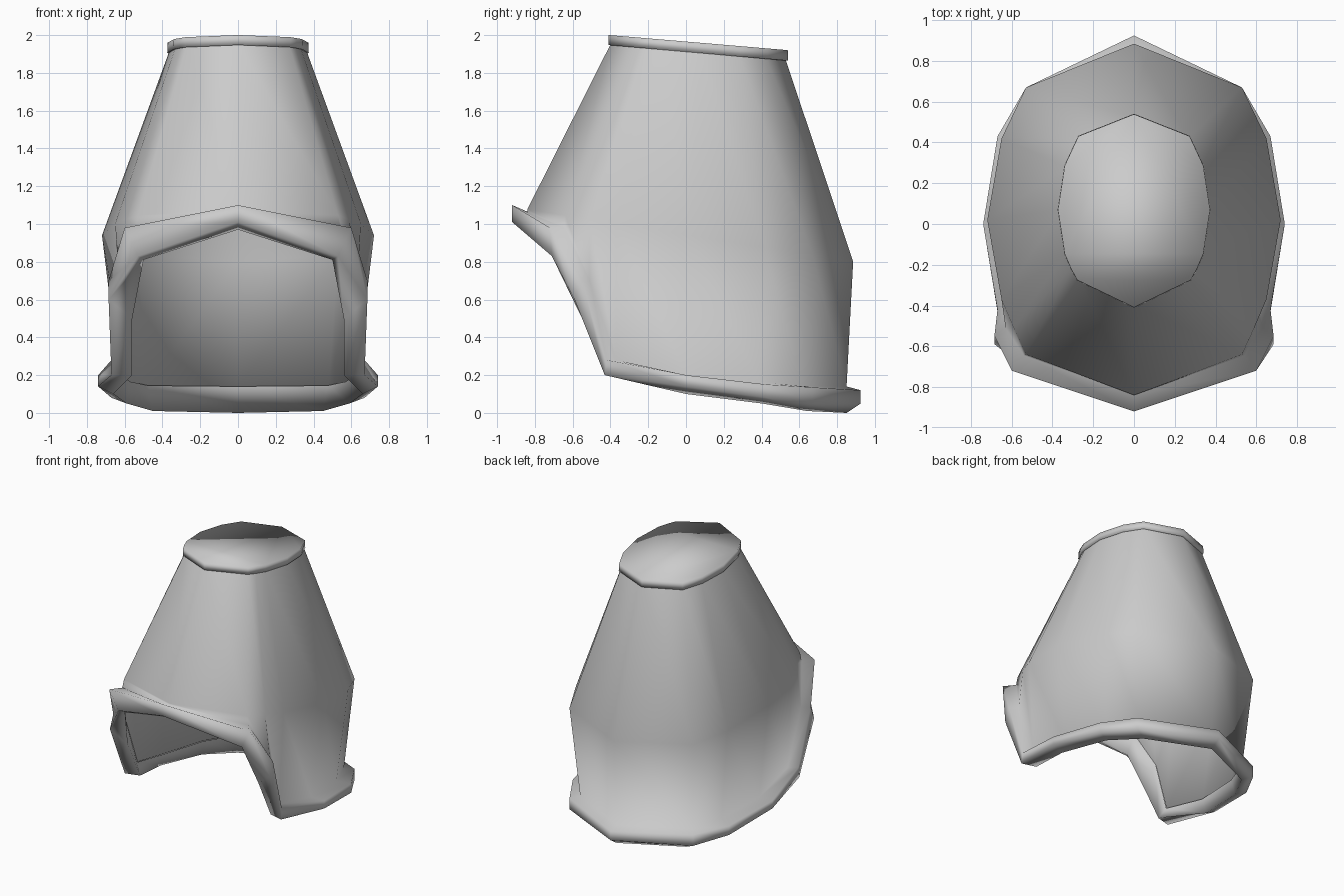
import bpy, bmesh

if "Cube" in bpy.data.objects:
    bpy.data.objects.remove(bpy.data.objects["Cube"])


def full_loop(half):
    """Mirror a front-to-back half outline into a closed loop."""
    return half + [(-x, y, z) for x, y, z in reversed(half[1:-1])]


def skin(name, halves, cap_start=False, cap_end=False):
    """Bridge successive loops into one smooth mesh."""
    bm = bmesh.new()
    loops = [[bm.verts.new(p) for p in full_loop(h)] for h in halves]
    for a, b in zip(loops, loops[1:]):
        n = len(a)
        for i in range(n):
            j = (i + 1) % n
            bm.faces.new((a[i], a[j], b[j], b[i]))
    if cap_start:
        bm.faces.new(loops[0])
    if cap_end:
        bm.faces.new(loops[-1])
    bmesh.ops.recalc_face_normals(bm, faces=bm.faces[:])
    for f in bm.faces:
        f.smooth = True
    mesh = bpy.data.meshes.new(name)
    bm.to_mesh(mesh)
    bm.free()
    obj = bpy.data.objects.new(name, mesh)
    bpy.context.collection.objects.link(obj)
    return obj


def tilt(outline, z0, slope, s=1.0):
    """Place a flat outline on a plane sloping down to the back."""
    return [(x * s, 0.07 + (y - 0.07) * s, z0 - slope * y) for x, y in outline]


def inset(half, s=0.99):
    """Shrink a loop sideways for the inner edge of the rim."""
    return [(x * s, y * s, z) for x, y, z in half]


# Outlines of the narrow crown and the widest belt, front to back
crown = [(0, -.395), (.27, -.265), (.30, -.21), (.33, -.14),
         (.362, .07), (.33, .28), (.265, .42), (0, .525)]
belt = [(0, -.84), (.53, -.64), (.59, -.51), (.65, -.37),
        (.72, .02), (.65, .42), (.53, .67), (0, .885)]

# Rim section: shell seam, outer upper edge, outer lower edge, underside
seam = [(0, -.84, 1.06), (.54, -.645, .98), (.63, -.51, .70), (.61, -.37, .28),
        (.63, 0, .20), (.575, .385, .165), (.48, .61, .145), (0, .85, .14)]
upper = [(0, -.92, 1.10), (.60, -.72, .98), (.685, -.55, .70), (.67, -.42, .28),
         (.74, 0, .20), (.67, .43, .15), (.53, .67, .135), (0, .925, .12)]
lower = [(0, -.92, 1.01), (.53, -.71, .83), (.685, -.59, .60), (.67, -.43, .20),
         (.74, 0, .14), (.67, .43, .08), (.53, .67, .05), (0, .925, .05)]
under = [(0, -.84, .97), (.50, -.67, .81), (.56, -.55, .50), (.56, -.40, .20),
         (.66, 0, .10), (.59, .40, .05), (.45, .64, .01), (0, .85, 0)]

# Tapering shell running out into a thick rim that turns back inside
skin("shell", [tilt(crown, 1.925, .09), tilt(belt, .943, .16),
               seam, upper, lower, under, inset(seam)])

# Flat lid with a slightly overhanging band
skin("lid", [tilt(crown, 1.912, .09), tilt(crown, 1.912, .09, 1.035),
             tilt(crown, 1.966, .087, 1.03)], cap_end=True)
